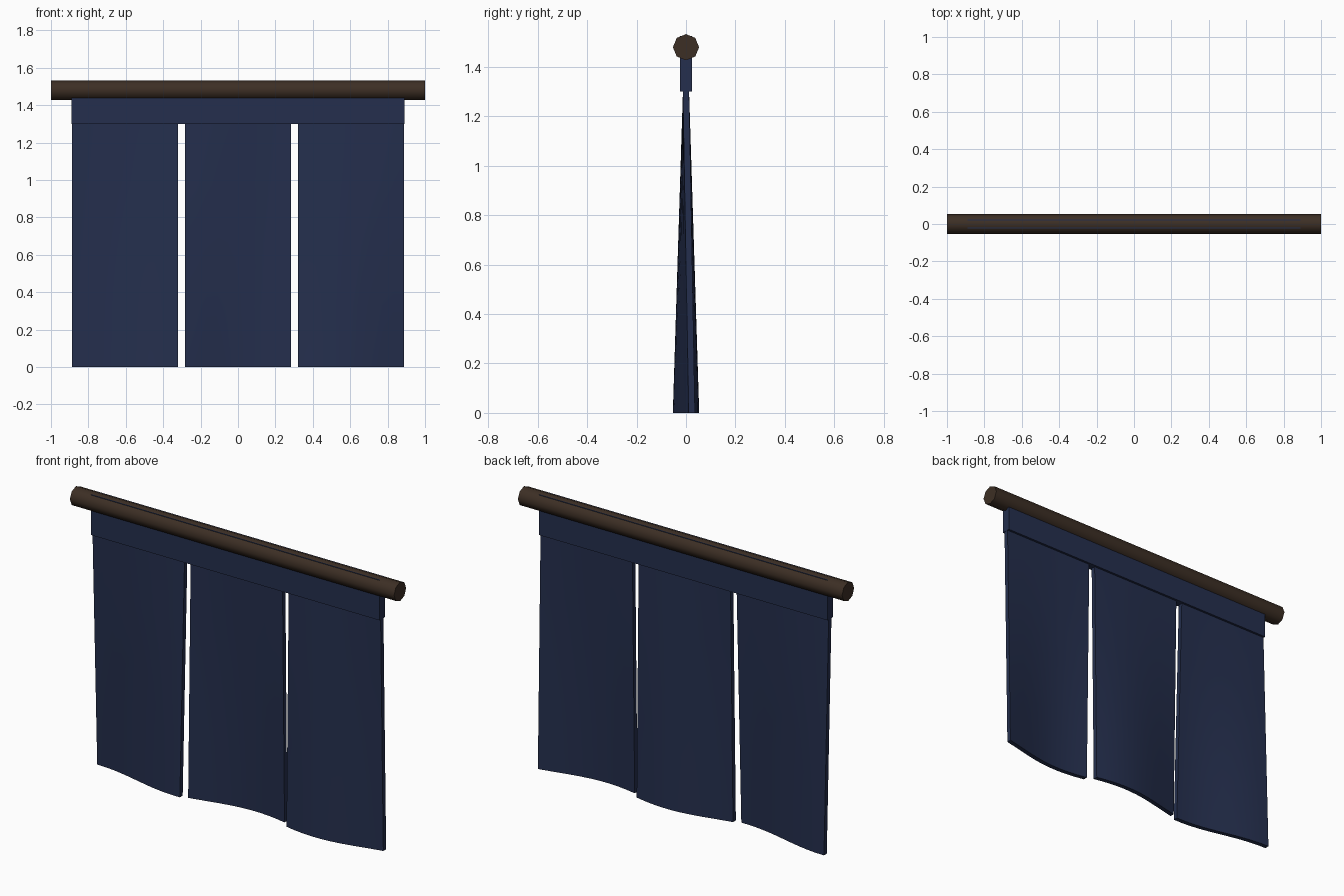
import bpy, bmesh, math

if "Cube" in bpy.data.objects:
    bpy.data.objects.remove(bpy.data.objects["Cube"])

def material(name, rgb):
    m = bpy.data.materials.new(name)
    m.diffuse_color = (*rgb, 1)
    m.use_nodes = True
    m.node_tree.nodes["Principled BSDF"].inputs["Base Color"].default_value = m.diffuse_color
    return m

navy = material("navy cloth", (0.018, 0.028, 0.075))
brown = material("dark wood", (0.046, 0.028, 0.018))

def finish(ob, name, mat):
    ob.name = name
    ob.data.materials.append(mat)
    bpy.ops.object.select_all(action='DESELECT')
    ob.select_set(True)
    bpy.context.view_layer.objects.active = ob
    bpy.ops.object.shade_smooth_by_angle(angle=math.radians(50))

# Eight-sided rod along x, one corner pointing up
bm = bmesh.new()
bmesh.ops.create_cone(bm, cap_ends=True, segments=8, radius1=0.053, radius2=0.053, depth=2)
for v in bm.verts:
    x, y, z = v.co
    a = round(math.atan2(y, x) / (math.pi / 4)) * math.pi / 4
    v.co = (z, 0.053 * math.cos(a), 1.48 + 0.053 * math.sin(a))
bmesh.ops.recalc_face_normals(bm, faces=bm.faces)
me = bpy.data.meshes.new("rod")
bm.to_mesh(me)
bm.free()
rod = bpy.data.objects.new("rod", me)
bpy.context.collection.objects.link(rod)
finish(rod, "rod", brown)

# Header band wrapped through the rod
bpy.ops.mesh.primitive_cube_add(size=1, location=(0, 0, 1.4125))
header = bpy.context.object
header.scale = (1.78, 0.05, 0.225)
bpy.ops.object.transform_apply(location=True, scale=True)
finish(header, "header_band", navy)

# Three hanging panels: the wave grows towards the hem
WIDTH, TOP, THICK, COLS, ROWS = 0.567, 1.30, 0.025, 10, 4
for i, (cx, phase) in enumerate([(-0.605, 90), (0, -32), (0.605, 208)]):
    bm = bmesh.new()
    grid = {}
    for s in (-1, 1):
        for c in range(COLS + 1):
            u = c / COLS
            wave = 0.041 * math.sin(math.radians(phase) + math.pi * 1.04 * u)
            for r in range(ROWS + 1):
                t = r / ROWS
                grid[s, c, r] = bm.verts.new((cx + (u - 0.5) * WIDTH,
                                              wave * (1 - t) + s * THICK / 2, t * TOP))
    for c in range(COLS):
        for r in range(ROWS):
            for s in (-1, 1):
                bm.faces.new([grid[s, c, r], grid[s, c + 1, r],
                              grid[s, c + 1, r + 1], grid[s, c, r + 1]])
        for r in (0, ROWS):
            bm.faces.new([grid[-1, c, r], grid[-1, c + 1, r], grid[1, c + 1, r], grid[1, c, r]])
    for r in range(ROWS):
        for c in (0, COLS):
            bm.faces.new([grid[-1, c, r], grid[-1, c, r + 1], grid[1, c, r + 1], grid[1, c, r]])
    bmesh.ops.recalc_face_normals(bm, faces=bm.faces)
    me = bpy.data.meshes.new("cloth_panel")
    bm.to_mesh(me)
    bm.free()
    ob = bpy.data.objects.new("cloth_panel", me)
    bpy.context.collection.objects.link(ob)
    finish(ob, f"cloth_panel_{i + 1}", navy)
